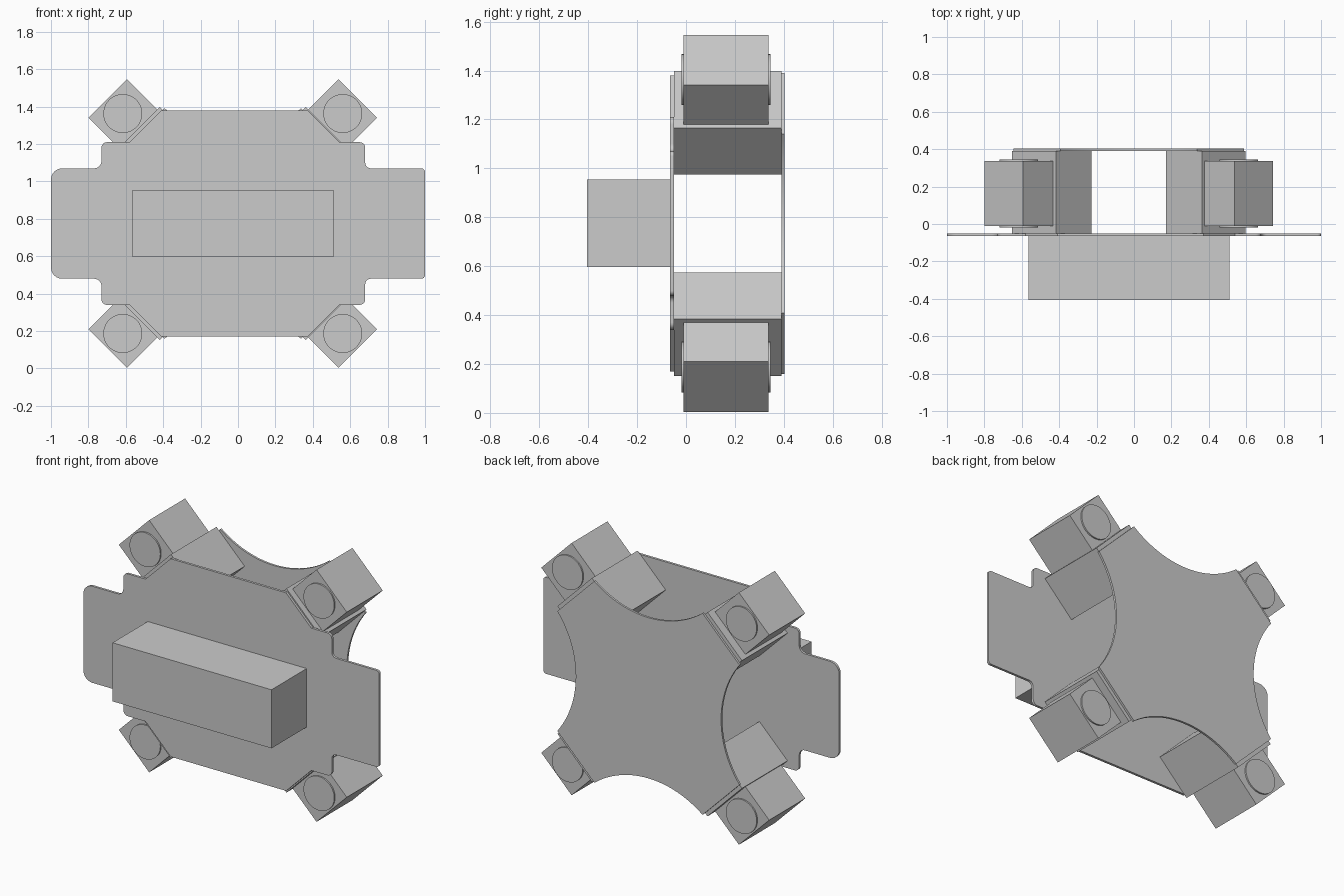
import bpy, bmesh, math
from mathutils import Vector

CX, CZ = -0.028, 0.775          # centre of the frame in the front plane

cube = bpy.data.objects.get("Cube")
if cube:
    bpy.data.objects.remove(cube, do_unlink=True)

grey = bpy.data.materials.new("plain grey")
grey.use_nodes = True
colour = (0.6, 0.6, 0.6, 1)
grey.diffuse_color = colour
grey.node_tree.nodes["Principled BSDF"].inputs["Base Color"].default_value = colour


def prism(name, outline, y0, y1):
    """Extrude an (x, z) outline from y0 to y1."""
    bm = bmesh.new()
    face = bm.faces.new([bm.verts.new((x, y0, z)) for x, z in outline])
    new = bmesh.ops.extrude_face_region(bm, geom=[face])["geom"]
    bmesh.ops.translate(bm, vec=(0, y1 - y0, 0),
                        verts=[v for v in new if isinstance(v, bmesh.types.BMVert)])
    bmesh.ops.recalc_face_normals(bm, faces=bm.faces)
    mesh = bpy.data.meshes.new(name)
    bm.to_mesh(mesh)
    bm.free()
    mesh.materials.append(grey)
    obj = bpy.data.objects.new(name, mesh)
    bpy.context.collection.objects.link(obj)
    return obj


def rounded(points, steps=6):
    """Round each (x, z, radius) corner of an outline."""
    out = []
    for i, (x, z, r) in enumerate(points):
        p = Vector((x, z))
        if r == 0:
            out.append(p)
            continue
        a = (Vector(points[i - 1][:2]) - p).normalized() * r
        b = (Vector(points[(i + 1) % len(points)][:2]) - p).normalized() * r
        for k in range(steps + 1):
            t = k / steps * math.pi / 2
            out.append(p + a * (1 - math.sin(t)) + b * (1 - math.cos(t)))
    return out


def smooth(obj):
    bpy.ops.object.select_all(action="DESELECT")
    obj.select_set(True)
    bpy.context.view_layer.objects.active = obj
    bpy.ops.object.shade_smooth_by_angle(angle=math.radians(30))


# Front plate: chamfered body with a wing on each side
right_top = [(0.371, 1.38, 0), (0.541, 1.21, 0), (0.68, 1.21, 0.03),
             (0.68, 1.07, 0.03), (1.0, 1.07, 0.02)]
left_top = [(-1.0, 1.07, 0.06), (-0.73, 1.07, 0.04), (-0.73, 1.21, 0.03),
            (-0.58, 1.21, 0), (-0.41, 1.38, 0)]


def lower(points):
    return [(x, 2 * CZ - z, r) for x, z, r in reversed(points)]


smooth(prism("front_plate",
             rounded(right_top + lower(right_top) + lower(left_top) + left_top),
             -0.065, -0.05))

# Back plate: four chamfered corners joined by concave arcs
HALF, NEAR, SAG = 0.616, 0.366, 0.125
radius = (NEAR ** 2 + SAG ** 2) / (2 * SAG)
sweep = math.asin(NEAR / radius)
outline = []
for side in range(4):
    turn = math.radians(90 * side)
    for k in range(25):
        a = sweep * (1 - k / 12)
        u = radius * math.sin(a)
        v = HALF - SAG + radius * (1 - math.cos(a))
        outline.append((CX + u * math.cos(turn) - v * math.sin(turn),
                        CZ + u * math.sin(turn) + v * math.cos(turn)))
smooth(prism("back_plate", outline, 0.39, 0.403))

# Box on the front
prism("front_box", [(-0.565, 0.597), (0.51, 0.597), (0.51, 0.955), (-0.565, 0.955)],
      -0.405, -0.065)

# Corner assemblies, mirrored to all four diagonals
for sx, side in ((1, "left"), (-1, "right")):
    for sz, level in ((1, "upper"), (-1, "lower")):

        def diagonal_box(inner, outer, half):
            """Corners of a box lying along the diagonal of this corner."""
            c = math.sqrt(0.5)
            return [(CX + sx * (d + w) * c, CZ + sz * (d - w) * c)
                    for d, w in ((inner, -half), (outer, -half),
                                 (outer, half), (inner, half))]

        prism(f"{level}_{side}_spacer", diagonal_box(0.448, 0.717, 0.165), -0.05, 0.39)
        prism(f"{level}_{side}_block", diagonal_box(0.717, 0.945, 0.145), -0.01, 0.337)

        # Round pin showing at both ends of the block
        ring = [(CX + sx * 0.588 + 0.104 * math.cos(k * math.pi / 24),
                 CZ + sz * 0.588 + 0.104 * math.sin(k * math.pi / 24))
                for k in range(48)]
        smooth(prism(f"{level}_{side}_pin", ring, -0.019, 0.346))
